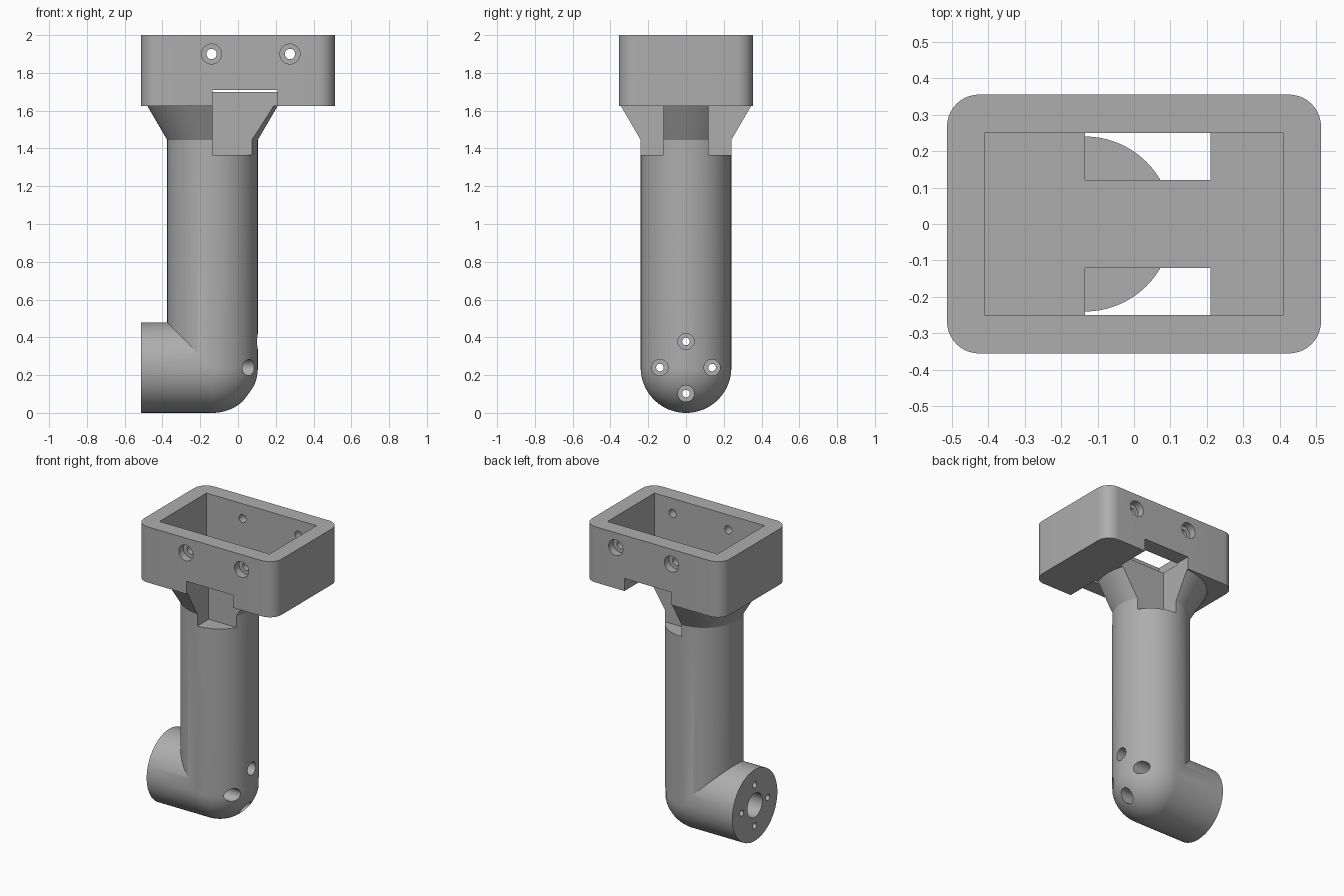
import bpy, bmesh, math
from mathutils import Matrix, Vector

old = bpy.data.objects.get("Cube")
if old:
    bpy.data.objects.remove(old, do_unlink=True)

grey = bpy.data.materials.new("plain grey")
grey.use_nodes = True
GREY = (0.42, 0.42, 0.42, 1)
grey.diffuse_color = GREY
grey.node_tree.nodes["Principled BSDF"].inputs["Base Color"].default_value = GREY

POST_X, RADIUS, HALF_X, HALF_Y = -0.135, 0.24, 0.513, 0.355
BOX_Z, FLOOR_Z, TOP_Z = 1.625, 1.70, 2.0


def finish(bm, name):
    bmesh.ops.recalc_face_normals(bm, faces=bm.faces)
    mesh = bpy.data.meshes.new(name)
    bm.to_mesh(mesh)
    bm.free()
    obj = bpy.data.objects.new(name, mesh)
    mesh.materials.append(grey)
    bpy.context.collection.objects.link(obj)
    return obj


def box(name, x, y, z, corner=0):
    bm = bmesh.new()
    bmesh.ops.create_cube(bm, size=1)
    for v in bm.verts:
        v.co = [(a + b) / 2 + c * (b - a) for (a, b), c in zip((x, y, z), v.co)]
    if corner:
        upright = [e for e in bm.edges if abs(e.verts[0].co.z - e.verts[1].co.z) > 0.1]
        bmesh.ops.bevel(bm, geom=upright, offset=corner, segments=10, profile=0.5, affect='EDGES')
    return finish(bm, name)


def rod(name, start, end, radius, sides=32):
    a, b = Vector(start), Vector(end)
    turn = (b - a).to_track_quat('Z', 'Y').to_matrix().to_4x4()
    bm = bmesh.new()
    bmesh.ops.create_cone(bm, cap_ends=True, segments=sides, radius1=radius, radius2=radius,
                          depth=(b - a).length, matrix=Matrix.Translation((a + b) / 2) @ turn)
    return finish(bm, name)


def revolve(name, profile, sides=96):
    bm = bmesh.new()
    verts = [bm.verts.new((r, 0, z)) for r, z in profile]
    edges = [bm.edges.new(pair) for pair in zip(verts, verts[1:])]
    bmesh.ops.spin(bm, geom=verts + edges, cent=(0, 0, 0), axis=(0, 0, 1),
                   angle=math.tau, steps=sides)
    bmesh.ops.remove_doubles(bm, verts=bm.verts, dist=1e-5)
    bmesh.ops.translate(bm, verts=bm.verts, vec=(POST_X, 0, 0))
    return finish(bm, name)


def combine(target, tool, operation):
    mod = target.modifiers.new(operation.lower(), 'BOOLEAN')
    mod.operation, mod.solver, mod.object = operation, 'EXACT', tool
    bpy.context.view_layer.objects.active = target
    bpy.ops.object.modifier_apply(modifier=mod.name)
    bpy.data.objects.remove(tool, do_unlink=True)


# Post with a domed foot and a flared neck
dome = [(RADIUS * math.sin(i * math.pi / 48), RADIUS - RADIUS * math.cos(i * math.pi / 48))
        for i in range(25)]
neck = [(RADIUS, 1.445), (0.345, BOX_Z), (0.345, BOX_Z + 0.03), (0, BOX_Z + 0.03)]
bracket = revolve("bracket", dome + neck)

# Side arm and rounded box
combine(bracket, rod("arm", (-HALF_X, 0, RADIUS), (POST_X + 0.01, 0, RADIUS), RADIUS - 0.0005, 96), 'UNION')
combine(bracket, box("tray", (-HALF_X, HALF_X), (-HALF_Y, HALF_Y), (BOX_Z, TOP_Z), 0.088), 'UNION')

# Open pocket and the two side notches
combine(bracket, box("pocket", (-0.41, 0.41), (-0.25, 0.25), (FLOOR_Z, TOP_Z + 0.1)), 'DIFFERENCE')
for side in (-1, 1):
    y = sorted((side * 0.12, side * 0.5))
    combine(bracket, box("notch", (POST_X, 0.21), y, (1.365, 1.71)), 'DIFFERENCE')

# Counterbored screw holes through the long walls
for x in (-0.14, 0.275):
    combine(bracket, rod("wall_hole", (x, -0.5, 1.9), (x, 0.5, 1.9), 0.027), 'DIFFERENCE')
    for side in (-1, 1):
        combine(bracket, rod("wall_counterbore", (x, side * 0.5, 1.9), (x, side * 0.305, 1.9), 0.053),
                'DIFFERENCE')

# Ring of counterbored holes along the arm, and its central bore
for i in range(4):
    y = 0.138 * math.cos(i * math.pi / 2)
    z = RADIUS + 0.138 * math.sin(i * math.pi / 2)
    combine(bracket, rod("arm_hole", (-0.7, y, z), (0.3, y, z), 0.02), 'DIFFERENCE')
    combine(bracket, rod("arm_counterbore", (-0.41, y, z), (0.3, y, z), 0.043), 'DIFFERENCE')
combine(bracket, rod("arm_bore", (-0.7, 0, RADIUS), (-0.4, 0, RADIUS), 0.08), 'DIFFERENCE')

# Smooth the round walls, keep the machined edges sharp
bpy.ops.object.select_all(action='DESELECT')
bracket.select_set(True)
bpy.context.view_layer.objects.active = bracket
bpy.ops.object.shade_smooth_by_angle(angle=math.radians(25))
